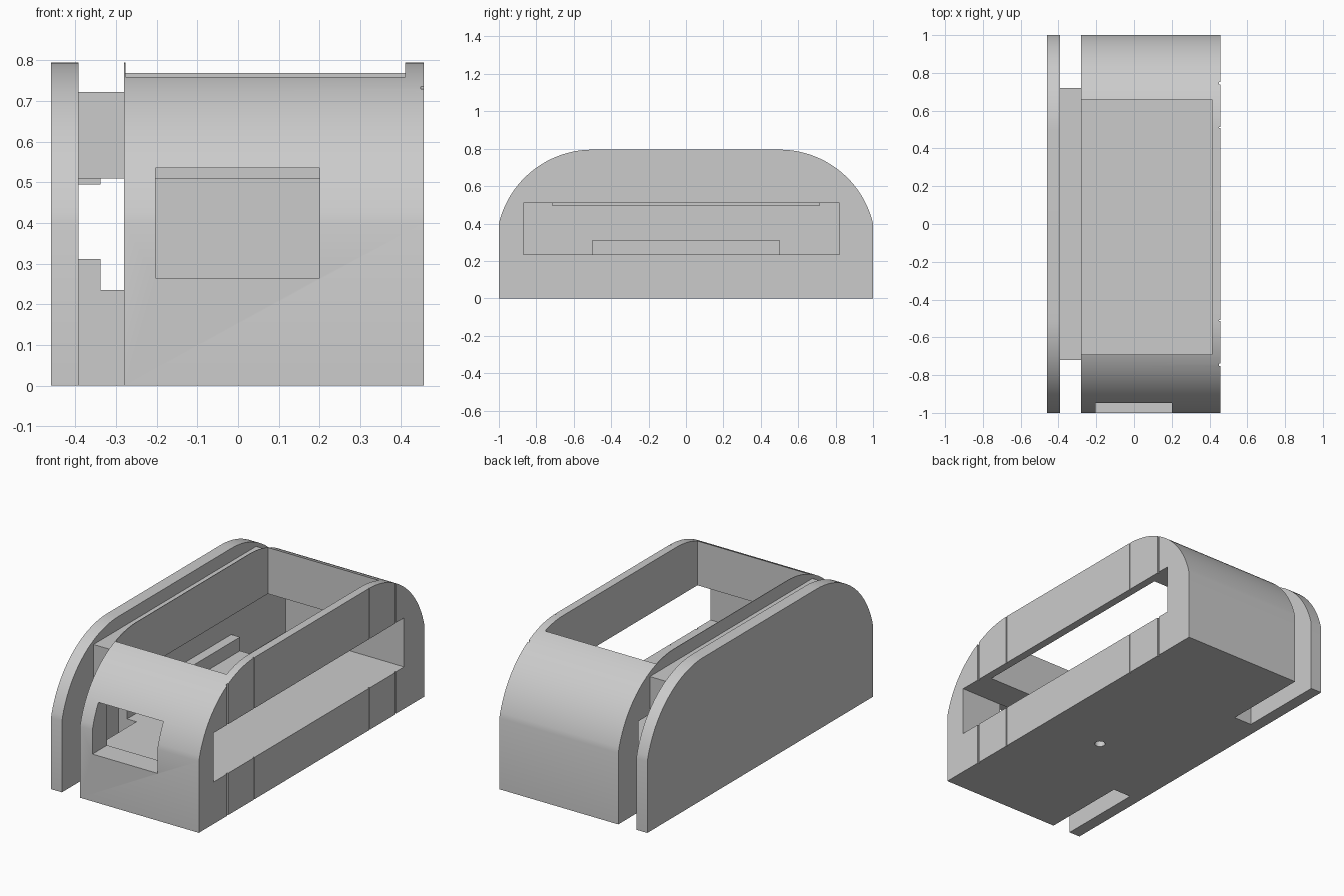
import bpy
import bmesh
import math

cube = bpy.data.objects.get("Cube")
if cube:
    bpy.data.objects.remove(cube, do_unlink=True)

grey = bpy.data.materials.new("plain grey")
grey.use_nodes = True
COLOUR = (0.6, 0.6, 0.6, 1)
grey.diffuse_color = COLOUR
grey.node_tree.nodes["Principled BSDF"].inputs["Base Color"].default_value = COLOUR


def add_object(name, bm):
    bmesh.ops.recalc_face_normals(bm, faces=bm.faces)
    mesh = bpy.data.meshes.new(name)
    bm.to_mesh(mesh)
    bm.free()
    mesh.materials.append(grey)
    obj = bpy.data.objects.new(name, mesh)
    bpy.context.collection.objects.link(obj)
    return obj


def box(name, x, y, z):
    bm = bmesh.new()
    bmesh.ops.create_cube(bm, size=1)
    for v in bm.verts:
        v.co = [lo + (c + 0.5) * (hi - lo) for c, (lo, hi) in zip(v.co, (x, y, z))]
    return add_object(name, bm)


def arch(name, x0, x1, steps=24):
    """Slab with the rounded-shoulder side profile, extruded along x."""
    height, shoulder, radius = 0.795, 0.4, 0.514
    centre = height - radius
    start = math.asin((shoulder - centre) / radius)
    half = [(1, 0), (1, shoulder)]
    for i in range(1, steps + 1):
        a = start + (math.pi / 2 - start) * i / steps
        half.append((0.5 + radius * math.cos(a), centre + radius * math.sin(a)))
    profile = half + [(-y, z) for y, z in reversed(half)]
    bm = bmesh.new()
    face = bm.faces.new([bm.verts.new((x0, y, z)) for y, z in profile])
    ext = bmesh.ops.extrude_face_region(bm, geom=[face])
    verts = [g for g in ext["geom"] if isinstance(g, bmesh.types.BMVert)]
    bmesh.ops.translate(bm, verts=verts, vec=(x1 - x0, 0, 0))
    return add_object(name, bm)


def cut(target, cutter):
    mod = target.modifiers.new("cut", "BOOLEAN")
    mod.operation = "DIFFERENCE"
    mod.solver = "EXACT"
    mod.object = cutter
    bpy.context.view_layer.objects.active = target
    bpy.ops.object.modifier_apply(modifier=mod.name)
    bpy.data.objects.remove(cutter, do_unlink=True)


def smooth(obj):
    bpy.ops.object.select_all(action="DESELECT")
    obj.select_set(True)
    bpy.context.view_layer.objects.active = obj
    bpy.ops.object.shade_smooth_by_angle(angle=math.radians(20))


# Main housing with its side slot, open top pocket and front window
housing = arch("housing", -0.28, 0.457)
cut(housing, box("slot_cutter", (-0.4, 0.6), (-0.87, 0.82), (0.235, 0.51)))
cut(housing, box("pocket_cutter", (-0.277, 0.412), (-0.69, 0.66), (0.4, 1)))
cut(housing, box("window_cutter", (-0.203, 0.2), (-1.1, -0.87), (0.265, 0.535)))
cut(housing, box("window_opening_cutter", (-0.203, 0.2), (-0.9, -0.8), (0.265, 0.51)))

# Fine vertical grooves on the outer side
for y, width in ((-0.745, 0.012), (-0.51, 0.006), (0.51, 0.006), (0.745, 0.012)):
    cut(housing, box("groove_cutter", (0.45, 0.5),
                     (y - width / 2, y + width / 2), (-0.1, 1)))

# Small blind hole in the underside
bm = bmesh.new()
bmesh.ops.create_cone(bm, cap_ends=True, segments=24, radius1=0.028, radius2=0.028, depth=0.2)
bmesh.ops.translate(bm, verts=bm.verts, vec=(0.09, -0.175, 0))
cut(housing, add_object("hole_cutter", bm))
smooth(housing)

# Thin outer side plate
smooth(arch("side_plate", -0.46, -0.392))

# Bridges joining the plate to the housing, each with a small lip
box("upper_bridge", (-0.392, -0.28), (-0.72, 0.72), (0.51, 0.722))
box("upper_bridge_lip", (-0.392, -0.338), (-0.715, 0.715), (0.495, 0.51))
box("lower_bridge", (-0.392, -0.28), (-0.5, 0.5), (0, 0.235))
box("lower_bridge_lip", (-0.392, -0.338), (-0.5, 0.5), (0.235, 0.312))
